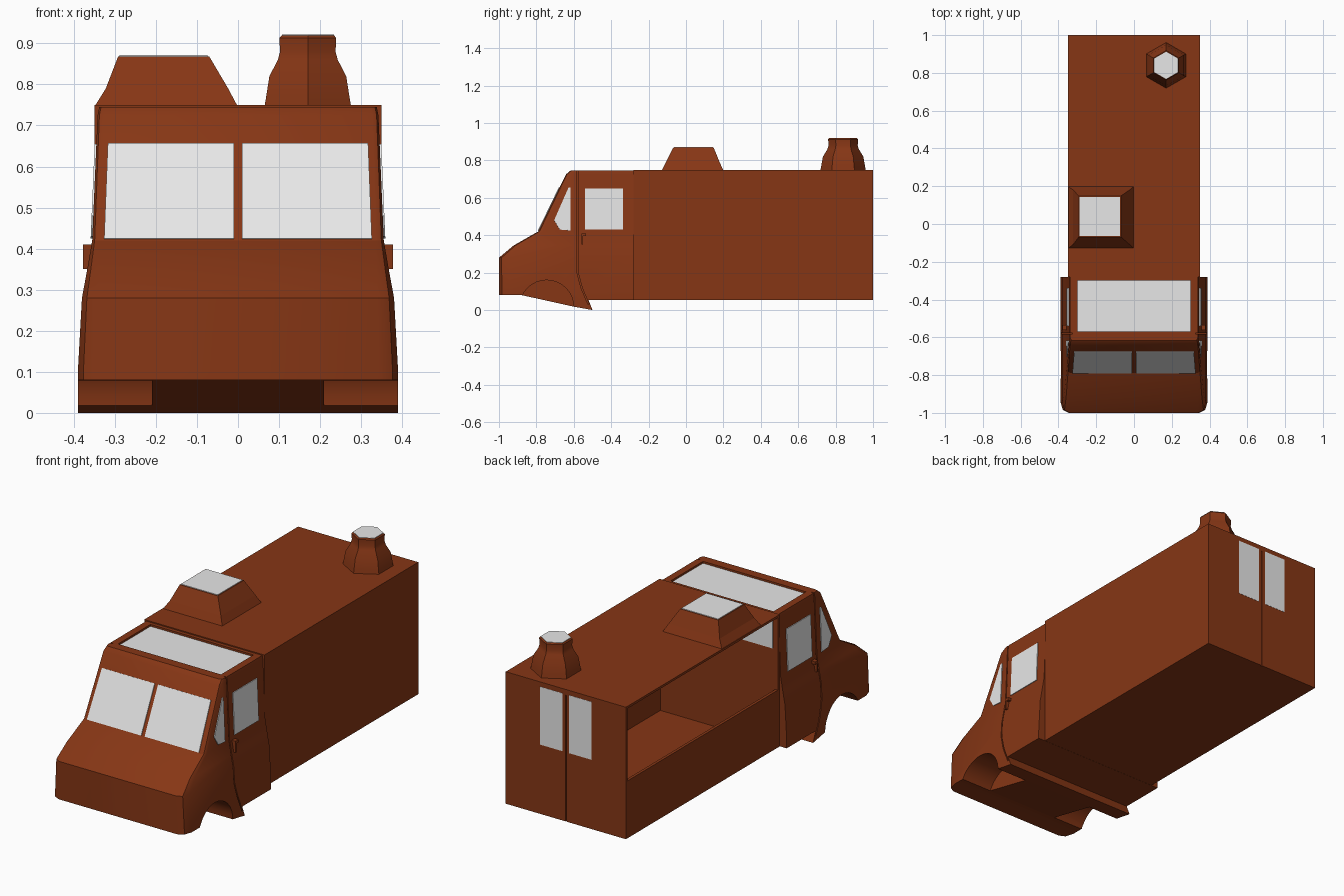
import bpy, bmesh, math
from mathutils import Vector

if "Cube" in bpy.data.objects:
    bpy.data.objects.remove(bpy.data.objects["Cube"])


def material(name, rgb):
    m = bpy.data.materials.new(name)
    m.diffuse_color = (*rgb, 1)
    m.use_nodes = True
    m.node_tree.nodes["Principled BSDF"].inputs["Base Color"].default_value = m.diffuse_color
    return m


BROWN = material("rust brown", (0.24, 0.037, 0.0075))
GLASS = material("pale grey glass", (0.8, 0.8, 0.8))


def loft(name, rings, mat=BROWN, smooth=False):
    """Skin a stack of equal-length closed rings and cap both ends."""
    bm = bmesh.new()
    rows = [[bm.verts.new(p) for p in r] for r in rings]
    n = len(rows[0])
    for a, b in zip(rows, rows[1:]):
        for i in range(n):
            j = (i + 1) % n
            bm.faces.new((a[i], a[j], b[j], b[i]))
    bm.faces.new(rows[0][::-1])
    bm.faces.new(rows[-1])
    bmesh.ops.recalc_face_normals(bm, faces=bm.faces)
    me = bpy.data.meshes.new(name)
    bm.to_mesh(me)
    bm.free()
    me.materials.append(mat)
    ob = bpy.data.objects.new(name, me)
    bpy.context.collection.objects.link(ob)
    if smooth:
        shade(ob)
    return ob


def activate(ob):
    bpy.ops.object.select_all(action='DESELECT')
    ob.select_set(True)
    bpy.context.view_layer.objects.active = ob


def shade(ob):
    activate(ob)
    bpy.ops.object.shade_smooth_by_angle(angle=math.radians(30))


def rect(x0, x1, y0, y1, z):
    return [(x0, y0, z), (x1, y0, z), (x1, y1, z), (x0, y1, z)]


def box(name, x0, x1, y0, y1, z0, z1, mat=BROWN):
    return loft(name, [rect(x0, x1, y0, y1, z0), rect(x0, x1, y0, y1, z1)], mat)


def prism(name, x0, x1, yz, mat=BROWN):
    return loft(name, [[(x, y, z) for y, z in yz] for x in (x0, x1)], mat)


def plate(name, pts, mat=GLASS, t=0.004):
    """Thin plate centred on a flat polygon."""
    p = [Vector(q) for q in pts]
    n = (p[1] - p[0]).cross(p[2] - p[0]).normalized() * t
    return loft(name, [[q - n for q in p], [q + n for q in p]], mat)


def cut(ob, cutters):
    activate(ob)
    for c in cutters:
        c.hide_render = True
        m = ob.modifiers.new("cut", 'BOOLEAN')
        m.operation, m.solver, m.object = 'DIFFERENCE', 'EXACT', c
        bpy.ops.object.modifier_apply(modifier=m.name)
        bpy.data.objects.remove(c)


# Kitchen box: hollow, with a long serving opening on the -x side
body = box("kitchen_box", -.35, .35, -.28, 1, .055, .75)
cut(body, [
    box("inside_cutter", -.335, .335, -.265, .985, .067, .738),
    box("hatch_cutter", -.5, -.3, -.265, .985, .357, .738),
    box("rear_seam_cutter", -.003, .003, .993, 1.1, .0, .72),
])

# Cab shell: sections as z, front y, half width, corner radius
levels = [(-.05, -1, .39, .045), (.1, -1, .39, .045), (.28, -1, .38, .04),
          (.345, -.922, .368, .03), (.42, -.79, .355, .02),
          (.725, -.642, .342, .015), (.745, -.618, .338, .015)]


def section(z, yf, w, r):
    half = [(w, -.281), (w, yf + 1.3 * r), (w - .3 * r, yf + .35 * r), (w - r, yf)]
    return [(x, y, z) for x, y in half] + [(-x, y, z) for x, y in half[::-1]]


cab = loft("cab", [section(*l) for l in levels])
cutters = [
    prism("underside_cutter", -1, 1, [(-1.2, .08), (-.88, .08), (-.6, .018), (-.5, 0),
                                      (-.522, .055), (-.2, .055), (-.2, -.3), (-1.2, -.3)]),
    box("roof_recess_cutter", -.3, .3, -.57, -.3, .73, .9),
]
# Wheel arches and door gaps on both sides
arch = [(-.745 + .145 * math.cos(a), .015 + .145 * math.sin(a))
        for a in (i * math.tau / 32 for i in range(32))]
for s in (-1, 1):
    lo, hi = sorted((s * .21, s * .6))
    cutters.append(prism("arch_cutter", lo, hi, arch))
    lo, hi = sorted((s * .325, s * .6))
    cutters.append(prism("door_gap_cutter", lo, hi, [
        (-.583, .9), (-.577, .9), (-.577, .2), (-.555, .12), (-.518, .03),
        (-.524, .03), (-.562, .12), (-.583, .2)]))
cut(cab, cutters)
shade(cab)

# Cab roof panel
box("roof_panel", -.3, .3, -.57, -.3, .728, .735, GLASS)


# Windscreen halves, side glass and door handles
def slope_y(z):
    return -.79 + (z - .42) * (.148 / .305)


def side_x(z):
    return .355 - (z - .42) * (.013 / .305)


for s, side in ((1, "right"), (-1, "left")):
    plate("windscreen_" + side, [(s * x, slope_y(z), z) for x, z in
                                 ((.01, .423), (.326, .423), (.317, .655), (.01, .655))])
    plate("quarter_window_" + side, [(s * side_x(z), y, z) for y, z in
                                     ((-.705, .48), (-.675, .43), (-.618, .425),
                                      (-.618, .655), (-.628, .655))])
    plate("door_window_" + side, [(s * side_x(z), y, z) for y, z in
                                  ((-.54, .43), (-.338, .43), (-.338, .65), (-.54, .65))])
    lo, hi = sorted((s * .35, s * .378))
    prism("door_handle_" + side, lo, hi, [
        (-.56, .35), (-.55, .35), (-.55, .395), (-.535, .395), (-.535, .41), (-.56, .41)])
    # Rear door windows
    plate("rear_window_" + side, [(s * x, 1 - .002, z) for x, z in
                                  ((.02, .42), (.15, .42), (.15, .725), (.02, .725))], t=.003)

# Window in the wall between cab and kitchen
plate("partition_window", [(-.32, -.265, .57), (.32, -.265, .57),
                           (.32, -.265, .725), (-.32, -.265, .725)])

# Square roof vent with pale top
loft("square_vent", [rect(-.35, 0, -.13, .2, .745), rect(-.322, -.024, -.108, .18, .79),
                     rect(-.292, -.07, -.068, .148, .868)])
box("square_vent_top", -.288, -.074, -.064, .144, .864, .871, GLASS)


# Six-sided chimney with pale top
def hexagon(r, z):
    return [(.17 + r * math.cos(a), .84 + r * math.sin(a), z)
            for a in (math.pi / 6 + i * math.pi / 3 for i in range(6))]


loft("chimney", [hexagon(r, z) for r, z in
                 ((.122, .745), (.118, .765), (.108, .82), (.084, .86),
                  (.078, .88), (.08, .913), (.074, .919))], smooth=True)
loft("chimney_top", [hexagon(.073, .915), hexagon(.073, .921)], GLASS)
